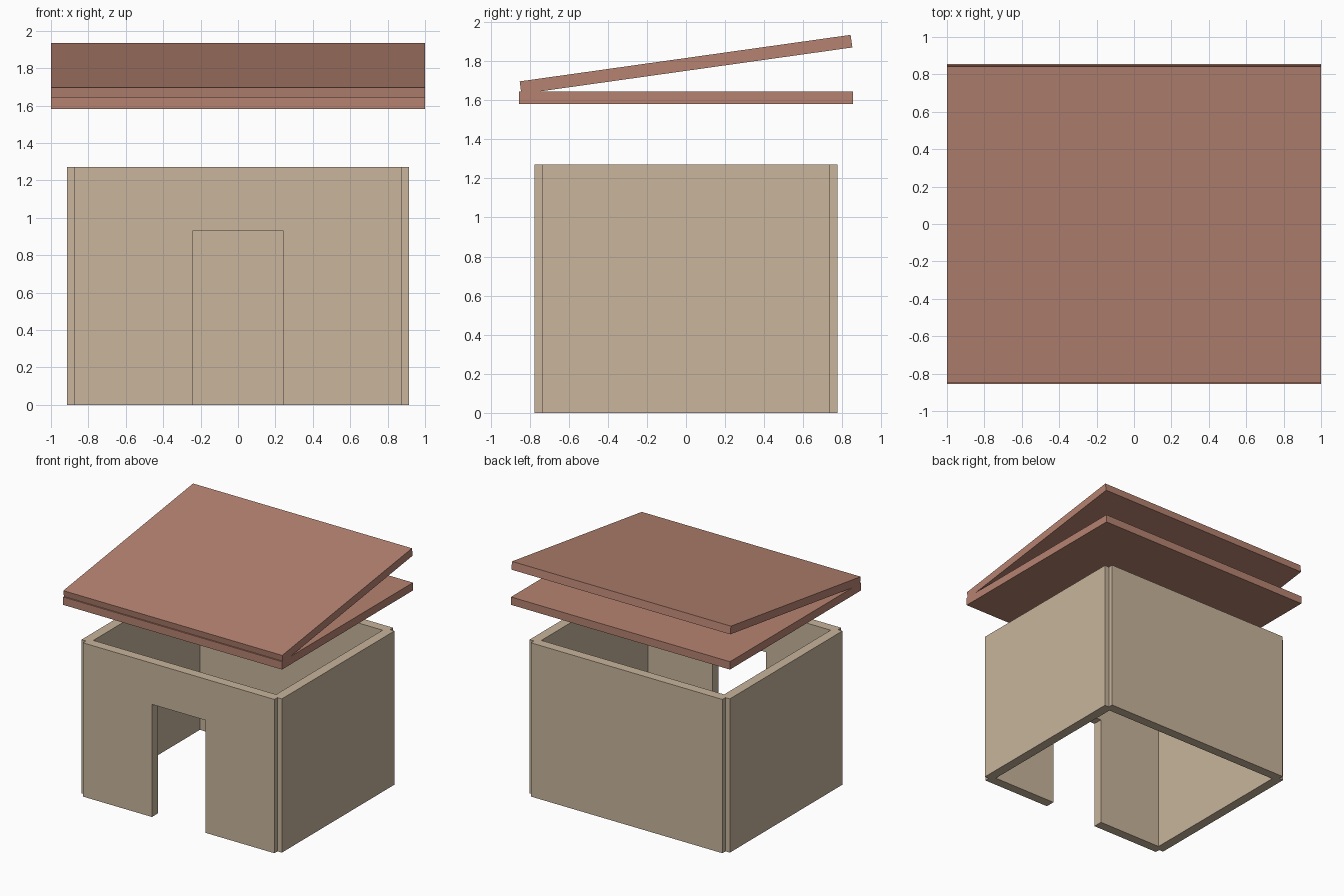
import bpy
import bmesh
from math import radians
from mathutils import Vector

default_cube = bpy.data.objects.get("Cube")
if default_cube:
    bpy.data.objects.remove(default_cube, do_unlink=True)


def make_material(name, rgb):
    mat = bpy.data.materials.new(name)
    mat.use_nodes = True
    mat.diffuse_color = (*rgb, 1)
    mat.node_tree.nodes["Principled BSDF"].inputs["Base Color"].default_value = (*rgb, 1)
    return mat


def add_object(name, bm, mat, location):
    bmesh.ops.recalc_face_normals(bm, faces=bm.faces)
    mesh = bpy.data.meshes.new(name)
    bm.to_mesh(mesh)
    bm.free()
    mesh.materials.append(mat)
    obj = bpy.data.objects.new(name, mesh)
    obj.location = location
    bpy.context.collection.objects.link(obj)
    return obj


def add_box(name, size, location, mat):
    bm = bmesh.new()
    bmesh.ops.create_cube(bm, size=1)
    bmesh.ops.scale(bm, vec=Vector(size), verts=bm.verts)
    return add_object(name, bm, mat, location)


def add_panel(name, outline, thickness, location, mat):
    """Extrude an outline in the XZ plane along Y."""
    bm = bmesh.new()
    face = bm.faces.new([bm.verts.new((x, -thickness / 2, z)) for x, z in outline])
    result = bmesh.ops.extrude_face_region(bm, geom=[face])
    moved = [v for v in result["geom"] if isinstance(v, bmesh.types.BMVert)]
    bmesh.ops.translate(bm, vec=(0, thickness, 0), verts=moved)
    return add_object(name, bm, mat, location)


wall_mat = make_material("sand wall", (0.58, 0.46, 0.335))
roof_mat = make_material("clay roof", (0.465, 0.226, 0.165))

wall_height, wall_thick = 1.27, 0.08
half_width, half_depth = 0.875, 0.735
door_half, door_height = 0.244, 0.93

# Front wall with the doorway
right_half = [(door_half, door_height), (door_half, 0), (half_width, 0), (half_width, wall_height)]
left_half = [(-x, z) for x, z in reversed(right_half)]
add_panel("front_wall", right_half + left_half, wall_thick, (0, -half_depth, 0), wall_mat)

# Back and side walls
add_box("back_wall", (2 * half_width, wall_thick, wall_height),
        (0, half_depth, wall_height / 2), wall_mat)
for side, sign in (("left", 1), ("right", -1)):
    add_box(side + "_wall", (wall_thick, 2 * half_depth, wall_height),
            (sign * half_width, 0, wall_height / 2), wall_mat)

# Flat ceiling slab and the tilted roof slab above it
add_box("ceiling_slab", (2, 1.71, 0.065), (0, 0, 1.613), roof_mat)
roof = add_box("roof_slab", (2, 1.71, 0.065), (0, 0, 1.783), roof_mat)
roof.rotation_euler.x = radians(8)
